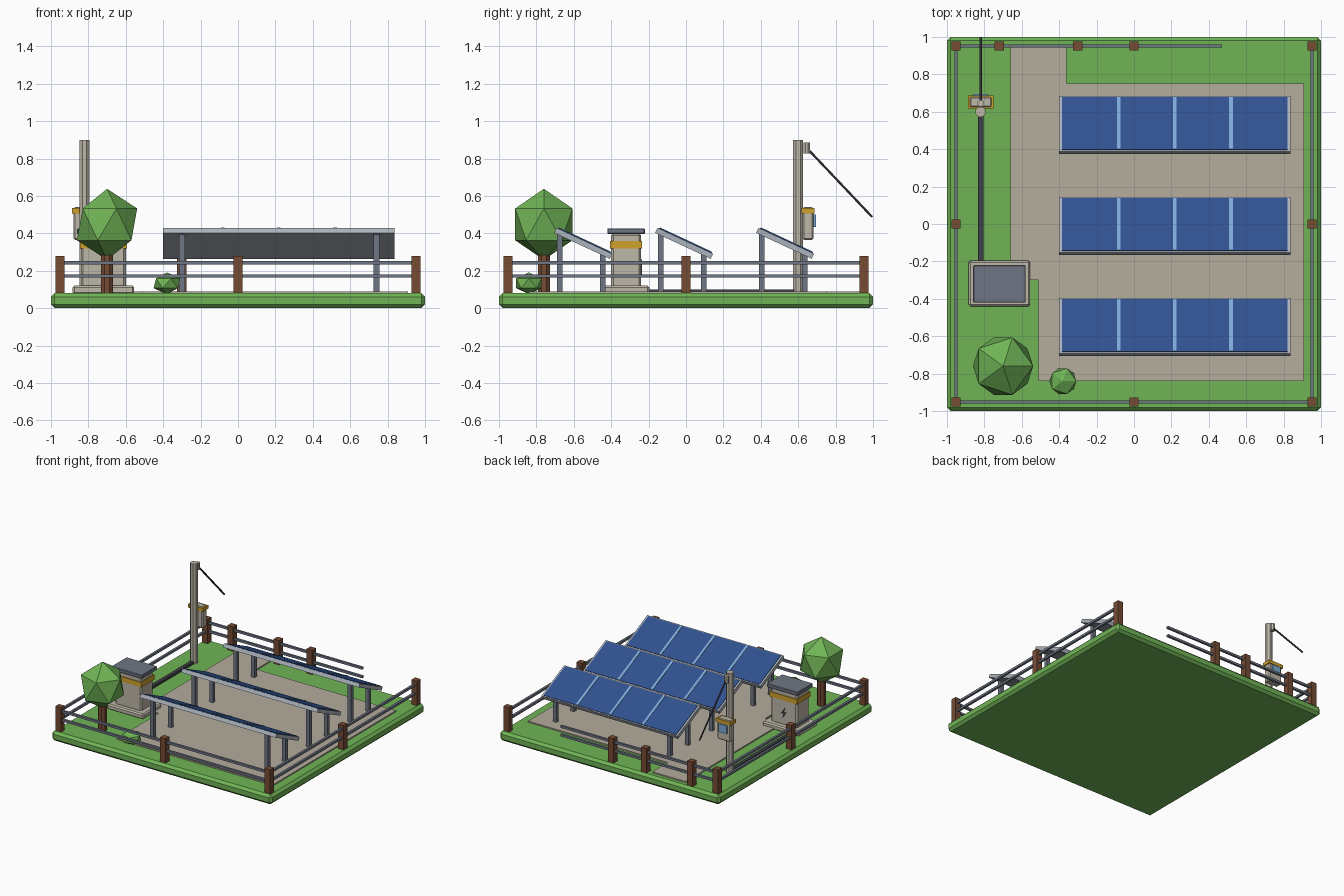
import bpy, bmesh, math
from mathutils import Vector, Matrix

if "Cube" in bpy.data.objects:
    bpy.data.objects.remove(bpy.data.objects["Cube"])


def mat(name, r, g, b):
    m = bpy.data.materials.new(name)
    lin = [((c / 255 + 0.055) / 1.055) ** 2.4 for c in (r, g, b)]
    m.diffuse_color = (*lin, 1)
    m.use_nodes = True
    m.node_tree.nodes["Principled BSDF"].inputs["Base Color"].default_value = m.diffuse_color
    return m


GRASS = mat("grass green", 112, 180, 86)
GRAVEL = mat("gravel beige", 181, 173, 157)
CELL = mat("panel blue", 48, 82, 144)
LIGHT = mat("light blue", 125, 170, 215)
BROWN = mat("wood brown", 118, 76, 52)
STEEL = mat("steel grey", 112, 119, 133)
DARK = mat("cable dark", 62, 64, 72)
STONE = mat("cabinet beige", 190, 183, 168)
AMBER = mat("amber yellow", 208, 162, 44)
SILVER = mat("frame silver", 172, 179, 188)


def add(name, bm, material, matrix=None):
    if matrix:
        bm.transform(matrix)
    bmesh.ops.recalc_face_normals(bm, faces=bm.faces)
    me = bpy.data.meshes.new(name)
    bm.to_mesh(me)
    bm.free()
    me.materials.append(material)
    ob = bpy.data.objects.new(name, me)
    bpy.context.collection.objects.link(ob)
    return ob


def box(name, x0, x1, y0, y1, z0, z1, material, bevel=0, matrix=None):
    bm = bmesh.new()
    bmesh.ops.create_cube(bm, size=1)
    bm.transform(Matrix.Translation(((x0 + x1) / 2, (y0 + y1) / 2, (z0 + z1) / 2))
                 @ Matrix.Diagonal((x1 - x0, y1 - y0, z1 - z0, 1)))
    if bevel:
        bmesh.ops.bevel(bm, geom=bm.edges[:], offset=bevel, segments=1, affect='EDGES')
    return add(name, bm, material, matrix)


def rod(name, a, b, r, sides, material):
    a, b = Vector(a), Vector(b)
    d = b - a
    bm = bmesh.new()
    bmesh.ops.create_cone(bm, cap_ends=True, segments=sides, radius1=r, radius2=r, depth=d.length)
    spin = Matrix.Rotation(math.pi / sides, 4, 'Z')
    return add(name, bm, material, Matrix.Translation((a + b) / 2)
               @ d.to_track_quat('Z', 'Y').to_matrix().to_4x4() @ spin)


def prism(name, pts, depth, material, matrix=None):
    bm = bmesh.new()
    f = bm.faces.new([bm.verts.new((x, y, 0)) for x, y in pts])
    ext = bmesh.ops.extrude_face_region(bm, geom=[f])
    verts = [v for v in ext['geom'] if isinstance(v, bmesh.types.BMVert)]
    bmesh.ops.translate(bm, verts=verts, vec=(0, 0, depth))
    return add(name, bm, material, matrix)


def ico(name, loc, r, rz, material):
    bm = bmesh.new()
    bmesh.ops.create_icosphere(bm, subdivisions=1, radius=1)
    add(name, bm, material, Matrix.Translation(loc) @ Matrix.Diagonal((r, r, rz, 1)))


# ground slab and gravel yard with path
G = 0.08
box("ground", -1, 1, -1, 1, 0, G, GRASS, 0.02)
prism("gravel_yard", [(-.51, -.84), (.91, -.84), (.91, .75), (-.36, .75), (-.36, .95),
                      (-.66, .95), (-.66, -.3), (-.51, -.3)], 0.015, GRAVEL,
      Matrix.Translation((0, 0, G - 0.005)))

# fence posts and rails
E = 0.952
for i, (x, y) in enumerate([(-E, -E), (0, -E), (E, -E), (-E, 0), (E, 0),
                            (-E, E), (-.72, E), (-.3, E), (0, E), (E, E)]):
    box(f"fence_post_{i}", x - .025, x + .025, y - .025, y + .025, G - .01, .28, BROWN)
h = 0.009
for z in (0.172, 0.243):
    box("front_rail", -E, E, -E - h, -E + h, z - h, z + h, STEEL)
    box("back_rail", -E, .47, E - h, E + h, z - h, z + h, STEEL)
    for s in (-1, 1):
        box("side_rail", s * E - h, s * E + h, -E, E, z - h, z + h, STEEL)

# three tilted panel rows: frame, four cells, dividers and legs
for row, yc in enumerate((-.55, -.01, .53)):
    M = Matrix.Translation((.218, yc, .347)) @ Matrix.Rotation(math.radians(-25), 4, 'X')
    box(f"panel_frame_{row}", -.618, .618, -.164, .164, -.015, .015, SILVER, 0, M)
    box(f"panel_cells_{row}", -.603, .603, -.155, .155, .01, .019, CELL, 0, M)
    for x in (-.3, 0, .3):
        box(f"panel_divider_{row}", x - .01, x + .01, -.153, .153, .015, .022, LIGHT, 0, M)
    for x in (-.3, .74):
        for dy, top in ((-.125, .395), (.105, .29)):
            box(f"panel_leg_{row}", x - .016, x + .016, yc + dy - .015, yc + dy + .015,
                G - .01, top, STEEL)

# transformer cabinet
box("cabinet_plinth", -.885, -.555, -.44, -.195, G - .005, .12, STONE, .01)
box("cabinet_body", -.84, -.60, -.40, -.24, .11, .40, STONE, .012)
box("cabinet_band", -.846, -.594, -.406, -.234, .32, .36, AMBER)
box("cabinet_lid", -.86, -.58, -.42, -.22, .397, .427, STEEL, .004)
prism("warning_bolt", [(.012, .045), (-.028, -.008), (-.002, -.004), (-.012, -.045),
                       (.028, .01), (.002, .006)], .006, DARK,
      Matrix.Translation((-.72, -.242, .215)) @ Matrix.Rotation(-math.pi / 2, 4, 'X'))

# utility pole, insulator, cables
P = -.82
rod("pole", (P, .6, G - .01), (P, .6, .9), .029, 8, STONE)
rod("insulator", (P, .646, .828), (P, .646, .885), .019, 8, STONE)
rod("overhead_cable", (P, .65, .852), (P, .995, .488), .007, 6, DARK)
box("ground_cable", P - .015, P + .015, -.21, .6, G - .005, G + .02, DARK)

# meter box on the pole
box("meter_box", -.88, -.76, .623, .682, .365, .54, STONE, .008)
box("meter_band", -.888, -.752, .617, .688, .507, .535, AMBER)
box("meter_screen", -.857, -.783, .68, .696, .435, .50, LIGHT)

# tree and bush
rod("tree_trunk", (-.7, -.76, G - .01), (-.7, -.76, .34), .035, 8, BROWN)
ico("tree_crown", (-.7, -.76, .448), .18, .19, GRASS)
ico("bush", (-.38, -.84, .133), .08, .058, GRASS)
